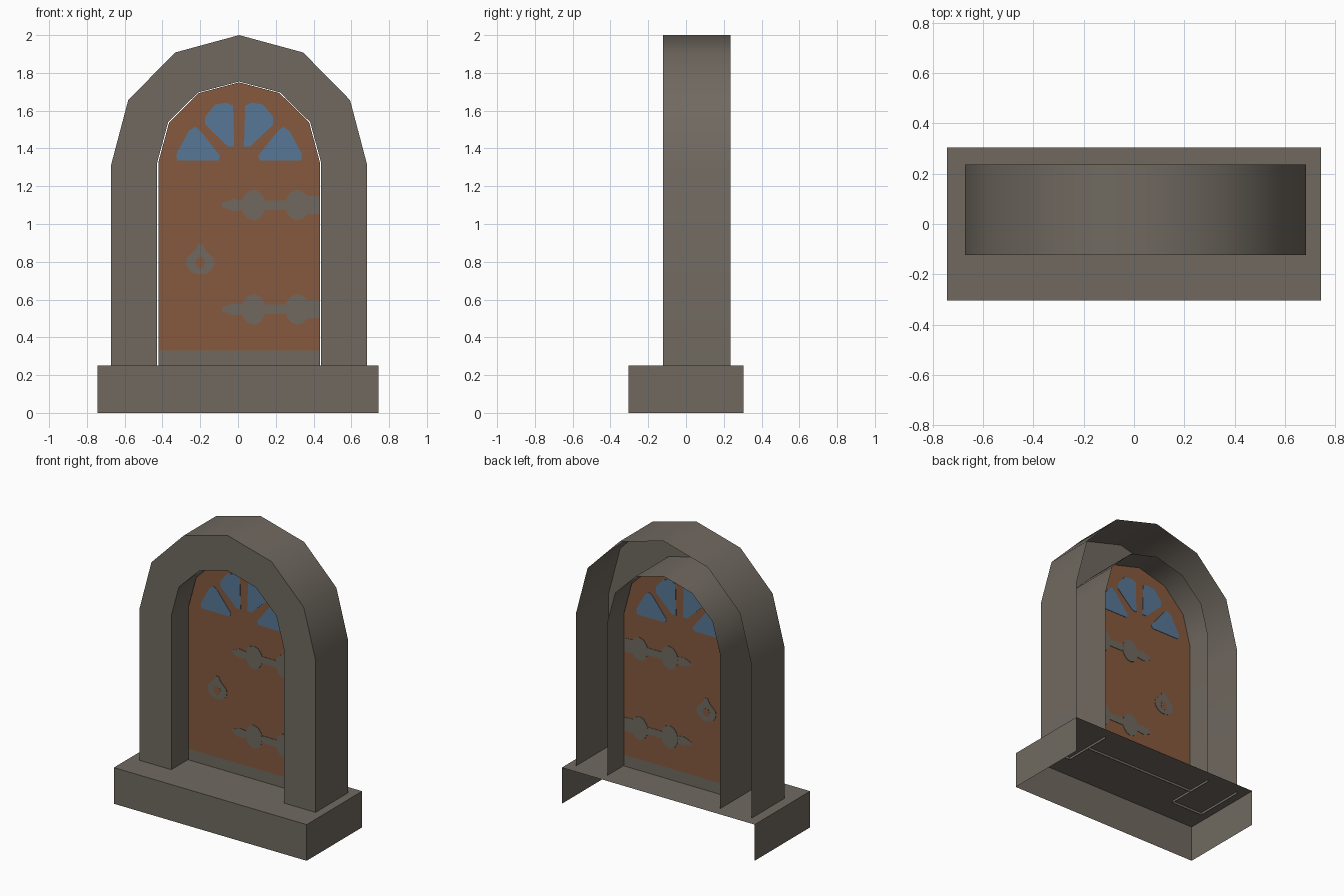
import bpy, bmesh, math

if "Cube" in bpy.data.objects:
    bpy.data.objects.remove(bpy.data.objects["Cube"])

def lin(c):
    c /= 255
    return c / 12.92 if c <= 0.04045 else ((c + 0.055) / 1.055) ** 2.4

def material(name, r, g, b):
    m = bpy.data.materials.new(name)
    m.diffuse_color = (lin(r), lin(g), lin(b), 1)
    m.use_nodes = True
    m.node_tree.nodes["Principled BSDF"].inputs["Base Color"].default_value = m.diffuse_color
    return m

STONE = material("grey_stone", 112, 105, 96)
WOOD = material("brown_wood", 134, 90, 62)
GLASS = material("blue_glass", 88, 119, 150)

CX = 0.006        # arch centre line
DOOR_Y = 0.06     # plane of the door
FRONT, BACK = -0.123, 0.236
FOOT = 0.235      # arch feet sink slightly into the step

def finish(name, bm, mat, smooth=False):
    me = bpy.data.meshes.new(name)
    bm.to_mesh(me)
    bm.free()
    me.materials.append(mat)
    ob = bpy.data.objects.new(name, me)
    bpy.context.collection.objects.link(ob)
    if smooth:
        bpy.context.view_layer.objects.active = ob
        ob.select_set(True)
        bpy.ops.object.shade_smooth_by_angle(angle=math.radians(40))
        ob.select_set(False)
    return ob

def arch(half, spring, rise, foot):
    """Arch outline from left foot to right foot, six segments on top."""
    pts = [(CX - half, foot)]
    for i in range(7):
        a = math.pi - i * math.pi / 6
        pts.append((CX + half * math.cos(a), spring + rise * math.sin(a)))
    return pts + [(CX + half, foot)]

def sheet(name, pts, mat):
    """Flat single face in the door plane."""
    bm = bmesh.new()
    f = bm.faces.new([bm.verts.new((x, DOOR_Y, z)) for x, z in pts])
    f.normal_update()
    if f.normal.y > 0:
        f.normal_flip()
    return finish(name, bm, mat)

def plate(name, pts, mat, thick=0.006):
    """Thin plate straddling the door plane, so it shows on both sides."""
    bm = bmesh.new()
    f = bm.faces.new([bm.verts.new((x, DOOR_Y - thick / 2, z)) for x, z in pts])
    r = bmesh.ops.extrude_face_region(bm, geom=[f], use_keep_orig=True)
    for v in r["geom"]:
        if isinstance(v, bmesh.types.BMVert):
            v.co.y += thick
    bmesh.ops.recalc_face_normals(bm, faces=bm.faces)
    return finish(name, bm, mat)

def ellipse(cx, cz, rx, rz, n=12):
    return [(cx + rx * math.cos(2 * math.pi * i / n),
             cz + rz * math.sin(2 * math.pi * i / n)) for i in range(n)]

# Step: box open at the back and bottom
bm = bmesh.new()
bmesh.ops.create_cube(bm, size=1)
bmesh.ops.delete(bm, geom=[f for f in bm.faces if f.normal.y > 0.5 or f.normal.z < -0.5],
                 context='FACES_ONLY')
for v in bm.verts:
    v.co = (v.co.x * 1.486, v.co.y * 0.61, (v.co.z + 0.5) * 0.252)
finish("base_step", bm, STONE)

# Stone arch: front ring, outer wall and inner wall, open at the back
bm = bmesh.new()
outer = arch(0.678, 1.312, 0.688, FOOT)
inner = arch(0.434, 1.325, 0.429, FOOT)
rows = [[bm.verts.new((x, y, z)) for x, z in pts]
        for pts, y in ((outer, BACK), (outer, FRONT), (inner, FRONT), (inner, BACK))]
for r0, r1 in zip(rows, rows[1:]):
    for i in range(len(r0) - 1):
        bm.faces.new((r0[i], r1[i], r1[i + 1], r0[i + 1]))
bm.normal_update()
if next(f for f in bm.faces if abs(f.normal.y) > 0.9).normal.y > 0:
    bmesh.ops.reverse_faces(bm, faces=bm.faces)
finish("stone_arch", bm, STONE, True)

# Door leaf with a stone sill strip below it
sheet("door_leaf", arch(0.428, 1.325, 0.425, 0.33), WOOD)
sheet("door_sill", [(CX - 0.428, FOOT), (CX + 0.428, FOOT),
                    (CX + 0.428, 0.33), (CX - 0.428, 0.33)], STONE)

# Fan window panes, mirrored
low = [(.333, 1.37), (.265, 1.494), (.233, 1.515), (.206, 1.494),
       (.10, 1.36), (.11, 1.337), (.328, 1.337)]
high = [(.18, 1.568), (.127, 1.632), (.069, 1.643), (.032, 1.627),
        (.026, 1.41), (.058, 1.41), (.18, 1.526)]
for s, side in ((-1, "left"), (1, "right")):
    plate("low_pane_" + side, [(CX + s * x, z) for x, z in low], GLASS)
    plate("high_pane_" + side, [(CX + s * x, z) for x, z in high], GLASS)

# Strap hinges: pointed bar, two bosses, wide end
for z, label in ((1.1, "upper"), (0.548, "lower")):
    half = [(-.085, .008), (-.03, .032), (.02, .025), (.25, .025), (.38, .05), (.434, .045)]
    plate("hinge_strap_" + label, [(x, z - h) for x, h in half]
          + [(x, z + h) for x, h in reversed(half)], STONE, 0.006)
    for x in (.083, .315):
        plate("hinge_boss_" + label, ellipse(x, z, .064, .081), STONE, 0.007)

# Teardrop handle with its opening
drop = [(-.2 + .075 * math.sin(a), .798 - .065 * math.cos(a))
        for a in (math.radians(d) for d in range(-110, 111, 20))]
plate("door_handle", drop + [(-.175, .865), (-.19, .895), (-.21, .895), (-.225, .865)], STONE)
plate("handle_opening", ellipse(-.2, .795, .026, .032, 8), WOOD, 0.009)
